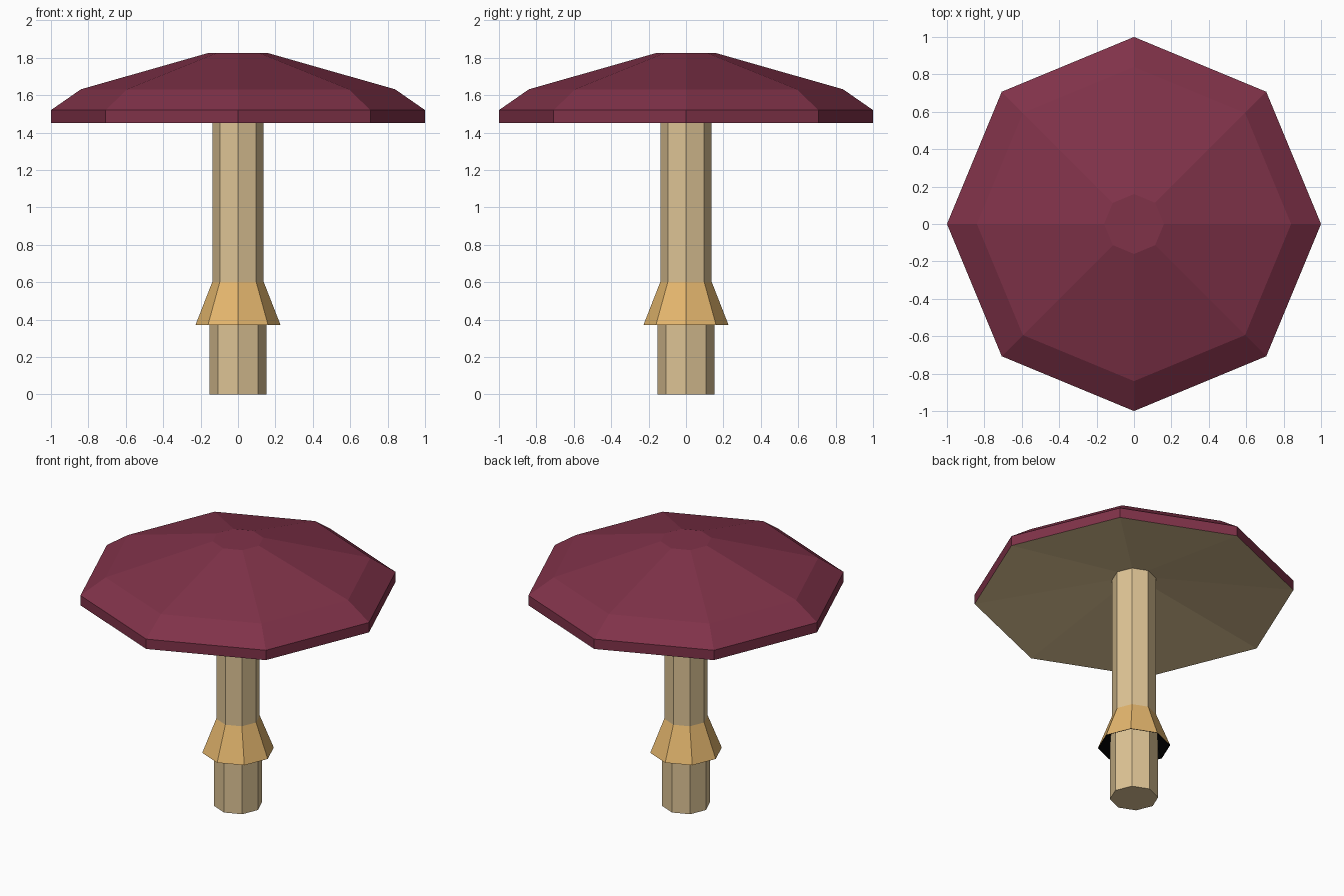
import bpy, bmesh, math

if "Cube" in bpy.data.objects:
    bpy.data.objects.remove(bpy.data.objects["Cube"])

SIDES = 8


def material(name, rgb):
    """Flat material from an sRGB 0-255 colour."""
    m = bpy.data.materials.new(name)
    lin = [((c / 255 + 0.055) / 1.055) ** 2.4 if c > 10 else c / 255 / 12.92 for c in rgb]
    m.diffuse_color = (*lin, 1)
    m.use_nodes = True
    m.node_tree.nodes["Principled BSDF"].inputs["Base Color"].default_value = m.diffuse_color
    return m


def lathe(name, profile, mats, band_mats=None, cap_start=False, cap_end=False):
    """Revolve (radius, z) points, listed bottom to top on the outside, into a faceted part."""
    bm = bmesh.new()
    rings = []
    for r, z in profile:
        rings.append([bm.verts.new((r * math.cos(math.tau * i / SIDES),
                                    r * math.sin(math.tau * i / SIDES), z))
                      for i in range(SIDES)])
    for b, (lo, hi) in enumerate(zip(rings, rings[1:])):
        for i in range(SIDES):
            j = (i + 1) % SIDES
            f = bm.faces.new((lo[i], lo[j], hi[j], hi[i]))
            f.material_index = band_mats[b] if band_mats else 0
    if cap_start:
        bm.faces.new(rings[0][::-1])
    if cap_end:
        bm.faces.new(rings[-1])
    me = bpy.data.meshes.new(name)
    bm.to_mesh(me)
    bm.free()
    for m in mats:
        me.materials.append(m)
    ob = bpy.data.objects.new(name, me)
    bpy.context.collection.objects.link(ob)
    return ob


cap_red = material("cap maroon", (128, 50, 73))
cream = material("stem cream", (222, 196, 149))
tan = material("ring tan", (229, 183, 110))
black = material("ring inside black", (0, 0, 0))

# Stem, narrowing under the ring
lathe("stem", [(0.152, 0), (0.152, 0.37), (0.137, 0.59), (0.137, 1.585)],
      [cream], cap_start=True)

# Flared skirt ring with a dark inside
lathe("skirt_ring", [(0.137, 0.585), (0.223, 0.372), (0.227, 0.372), (0.138, 0.60)],
      [tan, black], band_mats=[1, 1, 0])

# Cap with a hollow cream underside
lathe("cap", [(0.12, 1.585), (1.0, 1.452), (1.0, 1.52), (0.84, 1.631), (0.16, 1.825)],
      [cap_red, cream], band_mats=[1, 0, 0, 0], cap_end=True)
